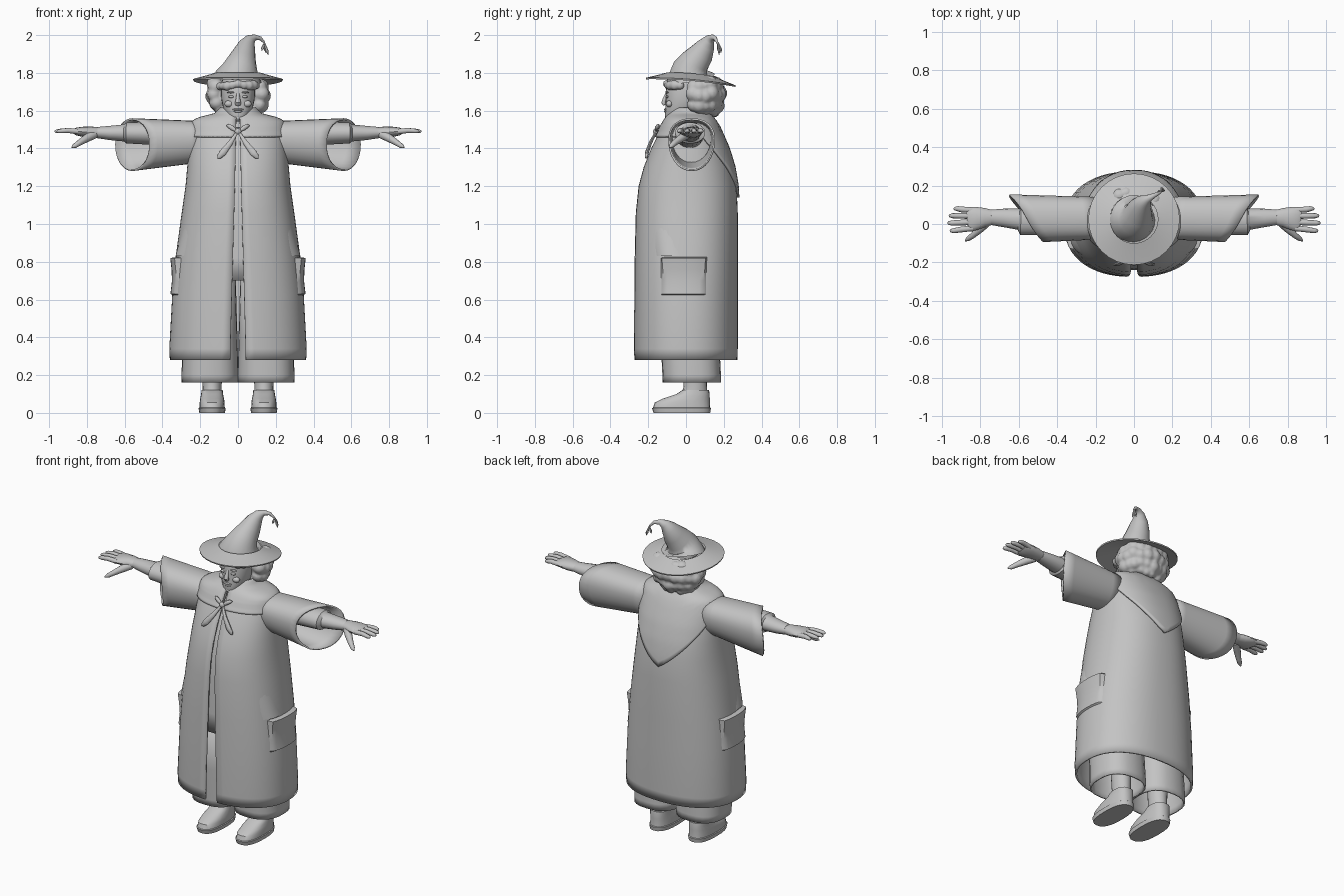
import bpy, bmesh, math, random
from mathutils import Vector, Matrix

random.seed(4)
TAU = 2 * math.pi
GREY = bpy.data.materials.new("plain grey")
GREY.diffuse_color = (0.55, 0.55, 0.55, 1)


def sp(v, n):
    """Signed power, for superellipses."""
    return math.copysign(abs(v) ** (2 / n), v)


def finish(bm, name, mirror=False, thick=0, angle=40):
    bmesh.ops.recalc_face_normals(bm, faces=bm.faces)
    me = bpy.data.meshes.new(name)
    bm.to_mesh(me)
    bm.free()
    me.materials.append(GREY)
    ob = bpy.data.objects.new(name, me)
    bpy.context.collection.objects.link(ob)
    bpy.ops.object.select_all(action='DESELECT')
    ob.select_set(True)
    bpy.context.view_layer.objects.active = ob
    bpy.ops.object.shade_smooth_by_angle(angle=math.radians(angle))
    if thick:
        m = ob.modifiers.new("thickness", 'SOLIDIFY')
        m.thickness, m.offset = thick, 0
    if mirror:
        ob.modifiers.new("mirror", 'MIRROR')
    return ob


def loft(name, rings, closed=True, cap=True, bm=None, **kw):
    """Skin a list of equal-length point rings."""
    own = bm is None
    bm = bm or bmesh.new()
    rows = [[bm.verts.new(p) for p in r] for r in rings]
    n = len(rows[0])
    for a, b in zip(rows, rows[1:]):
        for i in range(n if closed else n - 1):
            j = (i + 1) % n
            bm.faces.new((a[i], a[j], b[j], b[i]))
    if cap and closed:
        bm.faces.new(rows[0])
        bm.faces.new(rows[-1])
    return finish(bm, name, **kw) if own else None


def tube(name, path, n=12, **kw):
    """Sweep an ellipse along points (x, y, z, half size in y, other half size)."""
    pts = [Vector(p[:3]) for p in path]
    rings = []
    for i, p in enumerate(path):
        t = (pts[min(i + 1, len(pts) - 1)] - pts[max(i - 1, 0)]).normalized()
        b = t.cross(Vector((0, 1, 0))).normalized()
        a = b.cross(t)
        rings.append([pts[i] + a * p[3] * math.cos(TAU * k / n) + b * p[-1] * math.sin(TAU * k / n)
                      for k in range(n)])
    return loft(name, rings, **kw)


def stack(name, keys, cx=0, n=24, power=2.0, **kw):
    """Horizontal sections from (z, half width, front y, back y)."""
    return loft(name, [[(cx + hx * sp(math.sin(TAU * k / n), power),
                         (f + b) / 2 - (b - f) / 2 * sp(math.cos(TAU * k / n), power), z)
                        for k in range(n)] for z, hx, f, b in keys], **kw)


def balls(name, items, **kw):
    """Ellipsoids from (x, y, z, rx, ry, rz)."""
    bm = bmesh.new()
    for it in items:
        bmesh.ops.create_uvsphere(bm, u_segments=14, v_segments=9, radius=1,
                                  matrix=Matrix.Translation(it[:3]) @ Matrix.Diagonal((*it[3:], 1)))
    return finish(bm, name, angle=60, **kw)


# Coat surface: (z, half width, front y, back y), theta 0 = front
COAT = [(.28, .355, -.268, .266), (.34, .358, -.27, .268), (.63, .342, -.268, .268),
        (.82, .325, -.266, .268), (1.06, .292, -.26, .268), (1.2, .272, -.245, .262),
        (1.3, .263, -.218, .245), (1.4, .254, -.178, .215), (1.48, .245, -.137, .18),
        (1.53, .232, -.108, .15), (1.55, .2, -.095, .135), (1.572, .11, -.075, .115),
        (1.605, .078, -.05, .1)]


def coat_pt(th, z, off=0):
    for a, b in zip(COAT, COAT[1:]):
        if z <= b[0] + 1e-6:
            break
    t = min(1, (z - a[0]) / (b[0] - a[0]))
    hx, f, k = (a[i] + (b[i] - a[i]) * t for i in (1, 2, 3))
    lift = off * .7 if z > 1.5 else 0
    return ((hx + off) * sp(math.sin(th), 2.3),
            (f + k) / 2 - ((k - f) / 2 + off) * sp(math.cos(th), 2.3), z + lift)


def gap(z):
    return ((.036 - .024 * (z - .28) / 1.3) / .31) ** 1.15


def open_ring(z, off=0, n=56):
    g = gap(z)
    return [coat_pt(g + (TAU - 2 * g) * k / n, z, off) for k in range(n + 1)]


loft("coat", [open_ring(k[0]) for k in COAT], closed=False, thick=.012)

# Hood laid flat over the shoulders, pointed at the back
rows = []
for i in range(15):
    row = []
    for k in range(61):
        th = gap(1.5) + (TAU - 2 * gap(1.5)) * k / 60
        d = abs(th - math.pi)
        low = 1.14 + .32 * min(1, d / 1.25)
        row.append(coat_pt(th, low + (1.605 - low) * i / 14, .012))
    rows.append(row)
loft("shoulder_hood", rows, closed=False, thick=.012)

# Tunic seen through the coat opening
loft("tunic", [[coat_pt(TAU * k / 40, z, -.03) for k in range(40)]
               for z in (.7, .82, 1.06, 1.2, 1.3, 1.4, 1.48, 1.53)], thick=.006, cap=False)

# Side pockets bulging from the coat
rows = []
for z, off in ((.62, .0), (.63, .016), (.70, .014), (.76, .022), (.82, .034), (.825, .0)):
    rows.append([coat_pt(1.1 + .85 * k / 10, z, off if 0 < k < 10 else 0) for k in range(11)])
loft("side_pocket", rows, closed=False, mirror=True)
rows = []
for i, z in enumerate((.83, .88, .94, 1.0, 1.06)):
    rows.append([coat_pt(.95 + .6 * k / 8 - .06 * i, z,
                         .016 * math.sin(math.pi * k / 8) * (1 - i / 4)) for k in range(9)])
loft("coat_fold", rows, closed=False, mirror=True)

# Wide sleeves with a slanted opening, longer at the back
rows = []
for i in range(7):
    t, row = i / 6, []
    for k in range(28):
        c, s = math.cos(TAU * k / 28), math.sin(TAU * k / 28)
        hy, hz = .105 + .013 * t, .105 + .03 * t
        row.append((.2 + t * (.36 + .09 * c), .03 + hy * sp(c, 2.3) * (1 + .15 * s),
                    1.435 - .015 * t + hz * sp(s, 2.2)))
    rows.append(row)
loft("wide_sleeve", rows, cap=False, thick=.01, mirror=True)

# Arms, hands and fingers
tube("arm", [(.22, .02, 1.46, .07, .06), (.45, .02, 1.48, .078, .062), (.59, .022, 1.482, .08, .056),
             (.6, .025, 1.482, .055, .046), (.68, .032, 1.482, .048, .038),
             (.745, .035, 1.484, .04, .03)], n=18, mirror=True)
tube("palm", [(.735, .035, 1.484, .038, .028), (.78, .034, 1.486, .05, .03), (.82, .03, 1.488, .06, .027),
              (.855, .024, 1.49, .064, .021), (.87, .022, 1.491, .055, .012)], n=16, mirror=True)
for word, y0, y1, x1 in (("little", .072, .08, .94), ("ring", .042, .043, .965),
                         ("middle", .01, .005, .972), ("index", -.022, -.035, .96)):
    tube(word + "_finger", [(.84, y0, 1.489, .015, .015), (.9, (y0 + y1) / 2, 1.495, .015, .014),
                            (x1 - .02, y1, 1.492, .013, .012), (x1 - .005, y1, 1.49, .009, .008),
                            (x1, y1, 1.489, .002, .002)], n=10, mirror=True)
tube("thumb", [(.76, .01, 1.475, .02, .024), (.80, -.025, 1.455, .021, .022),
               (.84, -.06, 1.43, .016, .016), (.865, -.078, 1.413, .013, .013),
               (.88, -.088, 1.405, .003, .003)], n=10, mirror=True)

# Trousers and shoes
stack("trouser_leg", [(.16, .145, -.118, .18), (.2, .146, -.12, .18), (.4, .14, -.13, .17),
                      (.75, .13, -.14, .16)], cx=.148, power=2.5, cap=False, thick=.01, mirror=True)
stack("shoe", [(0, .068, -.172, .128), (.025, .072, -.18, .132), (.028, .067, -.174, .128),
               (.055, .066, -.165, .126), (.075, .063, -.125, .126), (.1, .058, -.05, .125),
               (.12, .056, -.02, .122)], cx=.137, power=2.5, mirror=True)
stack("boot_shaft", [(.1, .05, -.025, .115), (.14, .05, -.012, .11), (.22, .055, -.015, .11),
                     (.4, .065, -.03, .11)], cx=.137, mirror=True)

# Head, neck and face
stack("neck", [(1.48, .075, -.06, .1), (1.54, .058, -.045, .09), (1.62, .055, -.045, .08)])
stack("head", [(1.543, .02, -.092, -.05), (1.55, .04, -.106, -.02), (1.575, .06, -.112, .04),
               (1.61, .078, -.11, .08), (1.66, .088, -.108, .1), (1.7, .09, -.108, .11),
               (1.75, .088, -.1, .115), (1.8, .07, -.07, .1)], power=2.15, angle=60)
tube("nose", [(0, -.104, 1.69, .006, .008), (0, -.112, 1.665, .01, .011),
              (0, -.119, 1.642, .012, .016), (0, -.112, 1.63, .009, .014)], n=12)
face = [(0, -.108, 1.606, .03, .009, .006), (0, -.106, 1.596, .024, .01, .007),
        (0, -.098, 1.562, .024, .013, .014)]
for s in (-1, 1):
    face += [(s * .036, -.1, 1.674, .015, .01, .007), (s * .038, -.1, 1.697, .022, .01, .005),
             (s * .048, -.088, 1.636, .024, .018, .018)]
balls("face_features", face)

# Curly hair: a mass of rounded locks blended together
curls = [(0, .085, 1.69, .14, .105, .09), (0, .09, 1.64, .11, .09, .06)]
for z, rx, ry, r in ((1.735, .125, .09, .04), (1.685, .136, .10, .04),
                     (1.635, .122, .09, .037), (1.6, .095, .075, .03)):
    for k in range(13):
        a = math.radians(-22 + 224 * k / 12)
        q = r * random.uniform(.85, 1.12)
        curls.append((rx * math.cos(a), .075 + ry * math.sin(a), z + random.uniform(-.01, .01), q, q, q))
for k in range(9):
    a = math.radians(200 + 140 * k / 8)
    q = random.uniform(.021, .028)
    curls.append((.1 * math.cos(a), .005 + .105 * math.sin(a), 1.735 + random.uniform(-.007, .007), q, q, q))
hair = balls("curly_hair", curls)
rm = hair.modifiers.new("blend", 'REMESH')
rm.mode, rm.voxel_size, rm.use_smooth_shade = 'VOXEL', .009, True

# Hat brim, tilted back, with a bent pointed crown
rings = []
for r, h in ((.10, .022), (.17, .006), (.236, -.008), (.238, .0), (.17, .02), (.125, .035)):
    rings.append([(r * math.cos(TAU * k / 32), .025 + r * math.sin(TAU * k / 32),
                   1.76 + h - .085 * r * math.sin(TAU * k / 32)
                   + .006 * r / .24 * math.cos(2 * TAU * k / 32)) for k in range(32)])
loft("hat_brim", rings, cap=False)
tube("hat_crown", [(0, .025, 1.775, .128, .128), (.004, .022, 1.795, .113, .113),
                   (.012, .024, 1.825, .094, .094), (.02, .048, 1.86, .079, .077),
                   (.032, .08, 1.90, .067, .062), (.046, .106, 1.945, .048, .046),
                   (.064, .125, 1.975, .028, .03), (.088, .14, 1.988, .016, .016),
                   (.118, .155, 1.983, .010, .010), (.138, .165, 1.962, .006, .006),
                   (.142, .17, 1.945, .003, .003)], n=24, angle=60)
for i, (x, y, z) in enumerate(((.16, .175, 1.895), (.125, .17, 1.915), (.148, .185, 1.905))):
    tube("hat_tassel_%d" % (i + 1), [(.14, .17, 1.96, .003, .003),
         ((.14 + 2 * x) / 3, y, (1.96 + 2 * z) / 3, .007, .008), (x, y, z, .001, .001)], n=8)

# Ribbon bow at the collar
balls("bow_knot", [(0, -.16, 1.49, .018, .014, .017)])
tube("bow_loop", [(.005, -.158, 1.49, .006, .006), (.03, -.155, 1.508, .01, .013),
                  (.05, -.148, 1.52, .01, .011), (.06, -.144, 1.522, .003, .003)], n=10, mirror=True)
tube("bow_tail", [(.005, -.16, 1.485, .006, .006), (.04, -.188, 1.43, .009, .014),
                  (.08, -.207, 1.378, .01, .019), (.1, -.21, 1.355, .008, .013),
                  (.108, -.21, 1.347, .002, .002)], n=10, mirror=True)
